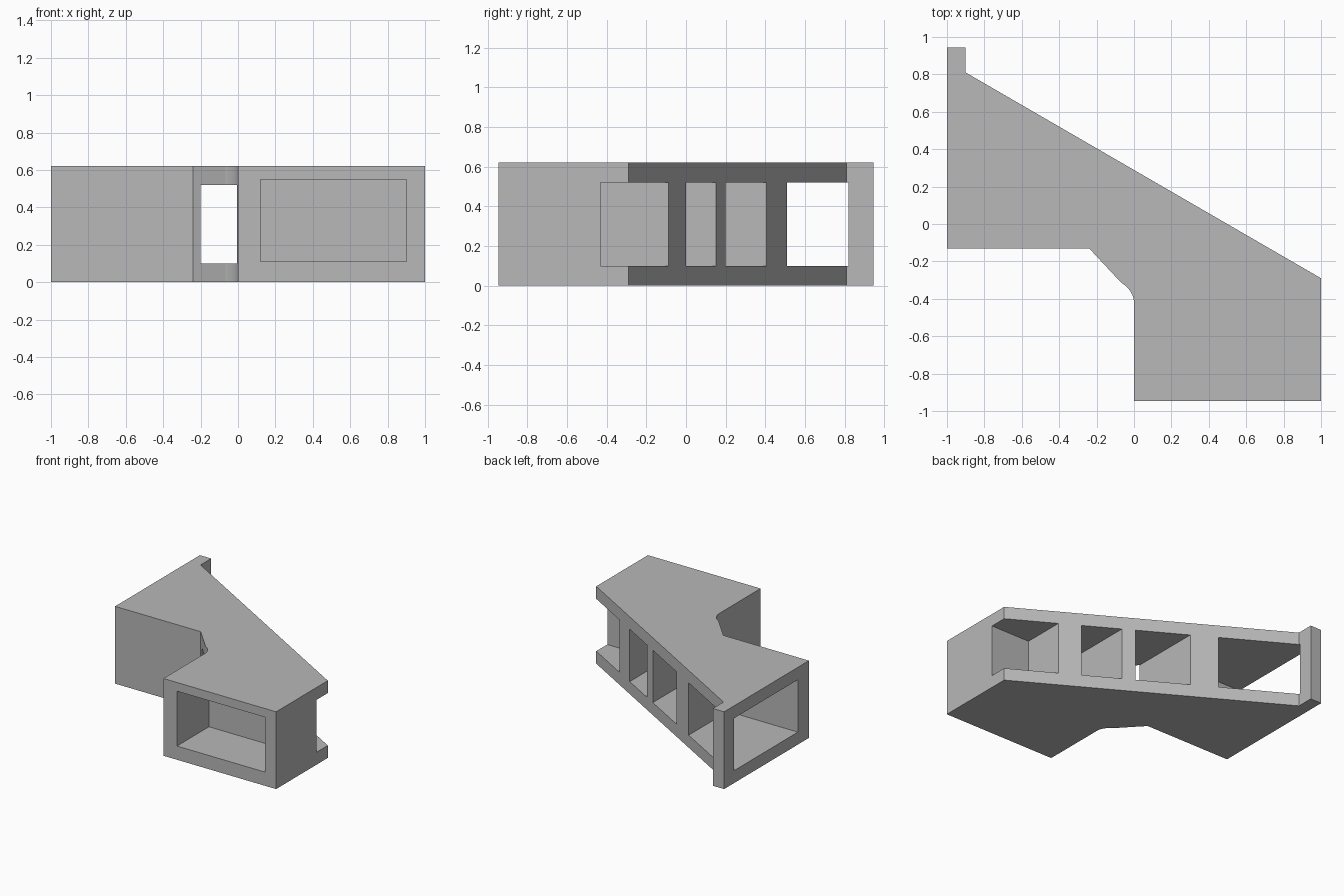
import bpy, bmesh, math

if "Cube" in bpy.data.objects:
    bpy.data.objects.remove(bpy.data.objects["Cube"], do_unlink=True)

HEIGHT = 0.62
GREY = (0.48, 0.48, 0.48, 1)

grey = bpy.data.materials.new("plain_grey")
grey.use_nodes = True
grey.diffuse_color = GREY
grey.node_tree.nodes["Principled BSDF"].inputs["Base Color"].default_value = GREY


def prism(name, outline, z0=0, z1=HEIGHT):
    """Extrude a plan outline upward."""
    bm = bmesh.new()
    base = bm.faces.new([bm.verts.new((x, y, z0)) for x, y in outline])
    top = bmesh.ops.extrude_face_region(bm, geom=[base])["geom"]
    verts = [v for v in top if isinstance(v, bmesh.types.BMVert)]
    bmesh.ops.translate(bm, verts=verts, vec=(0, 0, z1 - z0))
    bmesh.ops.recalc_face_normals(bm, faces=bm.faces)
    mesh = bpy.data.meshes.new(name)
    bm.to_mesh(mesh)
    bm.free()
    mesh.materials.append(grey)
    obj = bpy.data.objects.new(name, mesh)
    bpy.context.collection.objects.link(obj)
    return obj


def rect(x0, x1, y0, y1):
    return [(x0, y0), (x1, y0), (x1, y1), (x0, y1)]


def cut(obj, outline, z0, z1):
    """Subtract a straight cavity and discard its cutter."""
    cutter = prism("cutter", outline, z0, z1)
    cutter.hide_render = True
    mod = obj.modifiers.new("cavity", 'BOOLEAN')
    mod.operation = 'DIFFERENCE'
    mod.solver = 'EXACT'
    mod.object = cutter
    bpy.context.view_layer.objects.active = obj
    bpy.ops.object.modifier_apply(modifier=mod.name)
    bpy.data.objects.remove(cutter, do_unlink=True)


# Main body with slanted back and rounded inner corner
arc = []
for i in range(7):
    a = math.radians(45 - 45 * i / 6)
    arc.append((-0.24 + 0.24 * math.cos(a), -0.42 + 0.17 * math.sin(a) * 0.9))
body = prism("duct_body", [(-0.9, -0.13), (-0.24, -0.13)] + arc
             + [(0, -0.54), (1, -0.54), (1, -0.29), (-0.9, 0.81)])

# Side passage, corner passage, blind bay and open end bay
for x0, x1, y0 in [(-1.1, -0.38, 0.01), (-0.2, 0.155, -0.39),
                   (0.24, 0.5, -0.43), (0.65, 1.1, -0.43)]:
    cut(body, rect(x0, x1, y0, 1.2), 0.1, 0.52)

# Side flange with its window
flange = prism("side_flange", rect(-1, -0.9, -0.13, 0.945))
cut(flange, rect(-1.1, -0.8, 0.01, 0.82), 0.1, 0.52)

# Front frame around the blind pocket
frame = prism("front_frame", rect(0, 1, -0.945, -0.54))
cut(frame, rect(0.12, 0.9, -1.1, -0.4), 0.11, 0.55)
